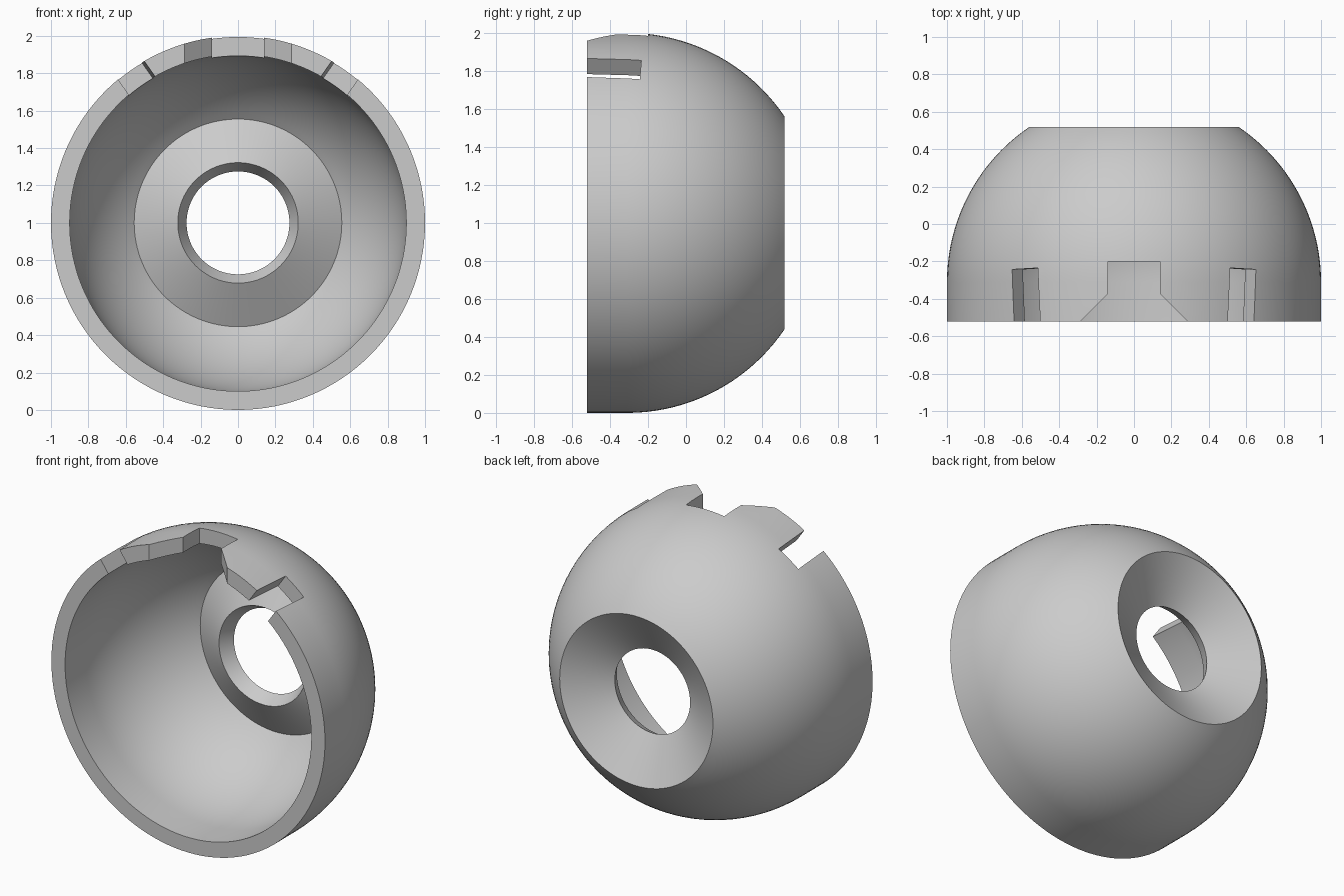
import bpy, bmesh
from math import radians, sin, cos, asin, tau
from mathutils import Matrix, Vector

cube = bpy.data.objects.get("Cube")
if cube:
    bpy.data.objects.remove(cube)

FRONT, BACK, CENTRE_Y = -0.52, 0.52, -0.31
AXIS = Vector((0, 0, 1))

grey = bpy.data.materials.new("plain_grey")
grey.use_nodes = True
colour = (0.6, 0.6, 0.6, 1)
grey.diffuse_color = colour
grey.node_tree.nodes["Principled BSDF"].inputs["Base Color"].default_value = colour


def add_object(name, bm):
    bmesh.ops.recalc_face_normals(bm, faces=bm.faces)
    mesh = bpy.data.meshes.new(name)
    bm.to_mesh(mesh)
    bm.free()
    mesh.materials.append(grey)
    ob = bpy.data.objects.new(name, mesh)
    bpy.context.collection.objects.link(ob)
    return ob


def dome_arc(radius, end_radius, steps=20):
    """Profile (radius, y): straight skirt, then an arc towards the back."""
    end = asin(end_radius / radius)
    start = radians(90)
    angles = [start + (end - start) * i / steps for i in range(steps + 1)]
    return [(radius, FRONT)] + [(radius * sin(a), CENTRE_Y + radius * cos(a)) for a in angles]


def revolve(name, profile, segments=128):
    """Closed ring around the front-to-back axis."""
    bm = bmesh.new()
    rings = []
    for i in range(segments):
        a = tau * i / segments
        rings.append([bm.verts.new((r * sin(a), y, 1 + r * cos(a))) for r, y in profile])
    n = len(profile)
    for i, ring in enumerate(rings):
        following = rings[(i + 1) % segments]
        for j in range(n):
            k = (j + 1) % n
            bm.faces.new((ring[j], ring[k], following[k], following[j]))
    return add_object(name, bm)


def notch_cutter(name, outline, degrees):
    """Prism pointing away from the axis, turned around it."""
    bm = bmesh.new()
    face = bm.faces.new([bm.verts.new((u, y, 0.6)) for u, y in outline])
    top = bmesh.ops.extrude_face_region(bm, geom=[face])["geom"]
    verts = [v for v in top if isinstance(v, bmesh.types.BMVert)]
    bmesh.ops.translate(bm, verts=verts, vec=(0, 0, 0.6))
    bm.transform(Matrix.Translation(AXIS) @ Matrix.Rotation(radians(degrees), 4, "Y"))
    ob = add_object(name, bm)
    ob.hide_render = True
    return ob


# Shell with a dished back plate and a central hole
outer = dome_arc(1.0, 0.56)
inner = dome_arc(0.9, 0.555)
shell = revolve("dome_shell", outer + [(0.275, 0.35), (0.322, 0.262)] + inner[::-1])

# Flared centre notch and two slanted side slots in the front rim
half = [(0.425, -0.66), (0.14, -0.375), (0.14, -0.2)]
flare = half + [(-x, y) for x, y in reversed(half)]
slot = [(-0.09, -0.6), (0.081, -0.6), (0.1, -0.243), (-0.07, -0.235)]
cutters = [
    notch_cutter("centre_notch_cutter", flare, 0),
    notch_cutter("left_slot_cutter", slot, 35),
    notch_cutter("right_slot_cutter", [(-u, y) for u, y in slot], -35),
]
for cutter in cutters:
    mod = shell.modifiers.new(cutter.name, "BOOLEAN")
    mod.operation = "DIFFERENCE"
    mod.solver = "EXACT"
    mod.object = cutter

# Bake the cuts, drop the cutters, then smooth the curved faces
bpy.context.view_layer.update()
graph = bpy.context.evaluated_depsgraph_get()
shell.data = bpy.data.meshes.new_from_object(shell.evaluated_get(graph))
shell.modifiers.clear()
for cutter in cutters:
    bpy.data.objects.remove(cutter)

bpy.ops.object.select_all(action="DESELECT")
shell.select_set(True)
bpy.context.view_layer.objects.active = shell
bpy.ops.object.shade_smooth_by_angle(angle=radians(25))
